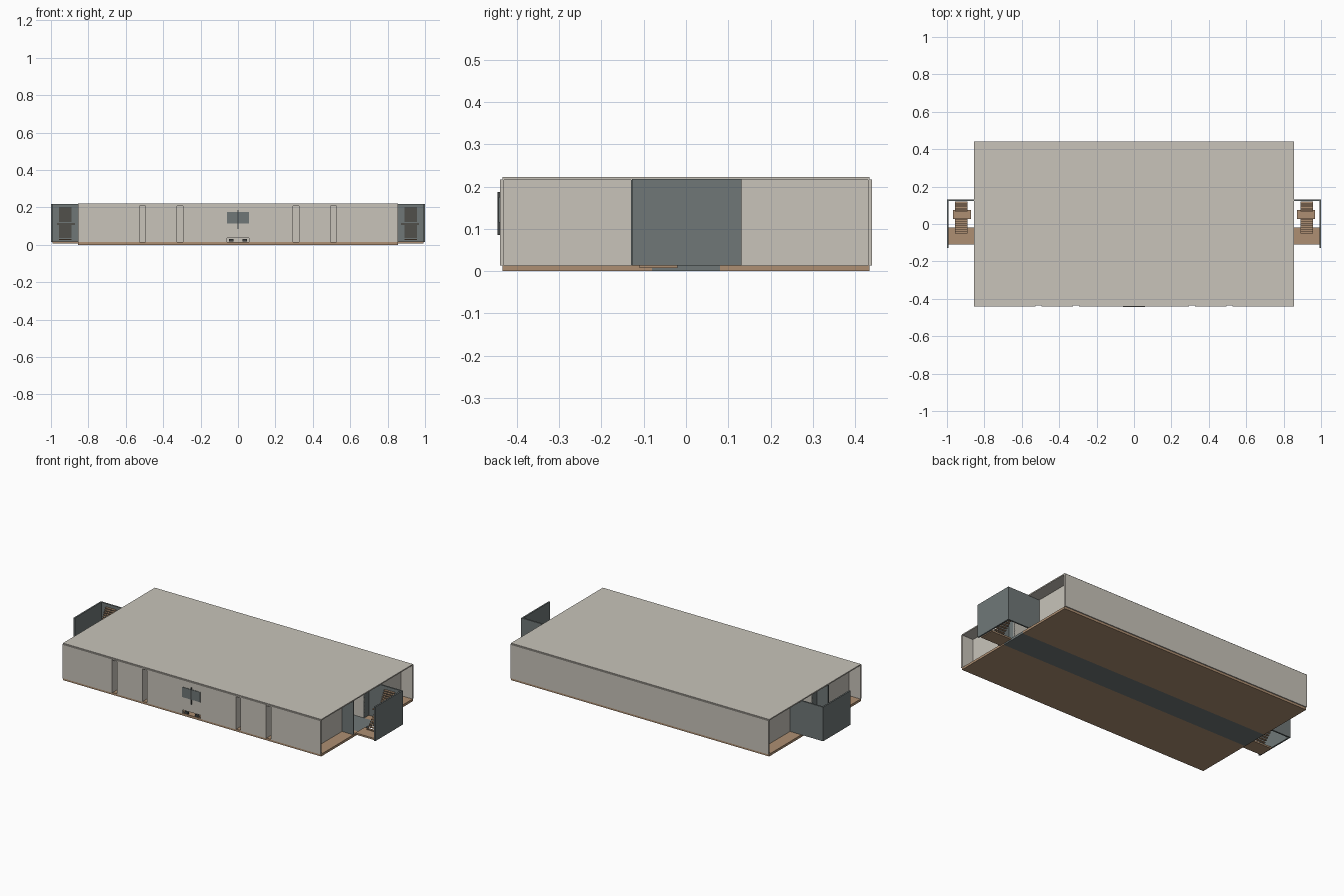
import bpy

if "Cube" in bpy.data.objects:
    bpy.data.objects.remove(bpy.data.objects["Cube"])


def material(name, rgb):
    m = bpy.data.materials.new(name)
    m.diffuse_color = (*rgb, 1)
    m.use_nodes = True
    m.node_tree.nodes["Principled BSDF"].inputs["Base Color"].default_value = m.diffuse_color
    return m


LIGHT = material("warm_grey", (0.58, 0.55, 0.49))
SLATE = material("slate", (0.16, 0.187, 0.187))
BROWN = material("timber_brown", (0.42, 0.275, 0.17))
DARK = material("dark_steel", (0.05, 0.055, 0.055))


def box(name, x, y, z, mat):
    """Box from (min, max) ranges on each axis."""
    v = [(a, b, c) for a in x for b in y for c in z]
    f = [(0, 1, 3, 2), (4, 6, 7, 5), (0, 4, 5, 1), (2, 3, 7, 6), (0, 2, 6, 4), (1, 5, 7, 3)]
    me = bpy.data.meshes.new(name)
    me.from_pydata(v, [], f)
    me.materials.append(mat)
    ob = bpy.data.objects.new(name, me)
    bpy.context.collection.objects.link(ob)
    return ob


def pair(name, x, y, z, mat):
    """The same box at both ends of the building."""
    box(name + "_right", x, y, z, mat)
    box(name + "_left", (-x[1], -x[0]), y, z, mat)


END = 0.855
FLOOR = 0.014
CEIL = 0.215

# Floor slabs with the corridor strip between them
box("front_floor", (-END, END), (-0.434, -0.08), (0, FLOOR), BROWN)
box("back_floor", (-END, END), (0.08, 0.434), (0, FLOOR), BROWN)
box("corridor_floor", (-END, END), (-0.08, 0.08), (0, FLOOR), SLATE)

# Roof and back wall
box("roof", (-END, END), (-0.434, 0.434), (CEIL, 0.222), LIGHT)
box("back_wall", (-END, END), (0.43, 0.44), (FLOOR, 0.217), LIGHT)

# Front wall panels, separated by narrow recesses
G = 0.016
for i, (a, b) in enumerate(((0.51 + G, END), (0.31 + G, 0.51 - G), (0.06, 0.31 - G))):
    pair(f"front_wall_{i}", (a, b), (-0.44, -0.43), (FLOOR, 0.217), LIGHT)
box("front_wall_centre", (-0.06, 0.06), (-0.44, -0.43), (0.037, 0.217), LIGHT)
for i, c in enumerate((0.31, 0.51)):
    pair(f"recess_back_{i}", (c - G, c + G), (-0.34, -0.335), (FLOOR, CEIL), LIGHT)
    pair(f"recess_head_{i}", (c - G, c + G), (-0.437, -0.43), (0.209, 0.217), LIGHT)
    for j, s in enumerate((-1, 1)):
        e = sorted((c + s * G, c + s * (G + 0.005)))
        pair(f"recess_side_{i}_{j}", e, (-0.43, -0.335), (FLOOR, CEIL), LIGHT)

# Low front opening with its sill posts
for x in (-0.035, 0.035):
    box("opening_post", (x - 0.012, x + 0.012), (-0.438, -0.432), (0.018, 0.032), DARK)

# Front window plate with a thin mullion
box("front_window", (-0.06, 0.06), (-0.443, -0.439), (0.115, 0.175), SLATE)
box("window_mullion", (-0.003, 0.003), (-0.445, -0.439), (0.085, 0.187), DARK)

# Interior corridor walls, end partitions and stair lobby walls
for n, s in (("front", -1), ("back", 1)):
    def yr(a, b):
        return sorted((s * a, s * b))
    box(n + "_corridor_wall", (-0.78, 0.78), yr(0.08, 0.086), (FLOOR, CEIL), LIGHT)
    pair(n + "_end_partition", (0.774, 0.78), yr(0.13, 0.43), (FLOOR, CEIL), LIGHT)
    pair(n + "_lobby_end", (0.774, 0.78), yr(0.08, 0.13), (FLOOR, CEIL), SLATE)
    pair(n + "_lobby_wall", (0.774, END), yr(0.124, 0.13), (FLOOR, CEIL), SLATE)

# Stair enclosures, open to the front and above
pair("stair_back_wall", (END, 1.0), (0.122, 0.131), (FLOOR, 0.218), SLATE)
pair("stair_outer_wall", (0.991, 1.0), (-0.128, 0.122), (FLOOR, 0.218), SLATE)
pair("stair_entry_floor", (END, 0.991), (-0.11, -0.02), (0.008, 0.018), BROWN)
pair("stair_landing", (0.872, 0.968), (0.028, 0.075), (0.108, 0.115), BROWN)

# Two flights of open treads
N = 8
for i in range(N):
    y = -0.052 + i * 0.0105
    z = 0.025 + i * 0.0105
    pair(f"lower_tread_{i}", (0.889, 0.957), (y, y + 0.013), (z, z + 0.005), BROWN)
    y = 0.066 + i * 0.006
    z = 0.121 + i * 0.0105
    pair(f"upper_tread_{i}", (0.889, 0.957), (y, y + 0.013), (z, z + 0.005), BROWN)
